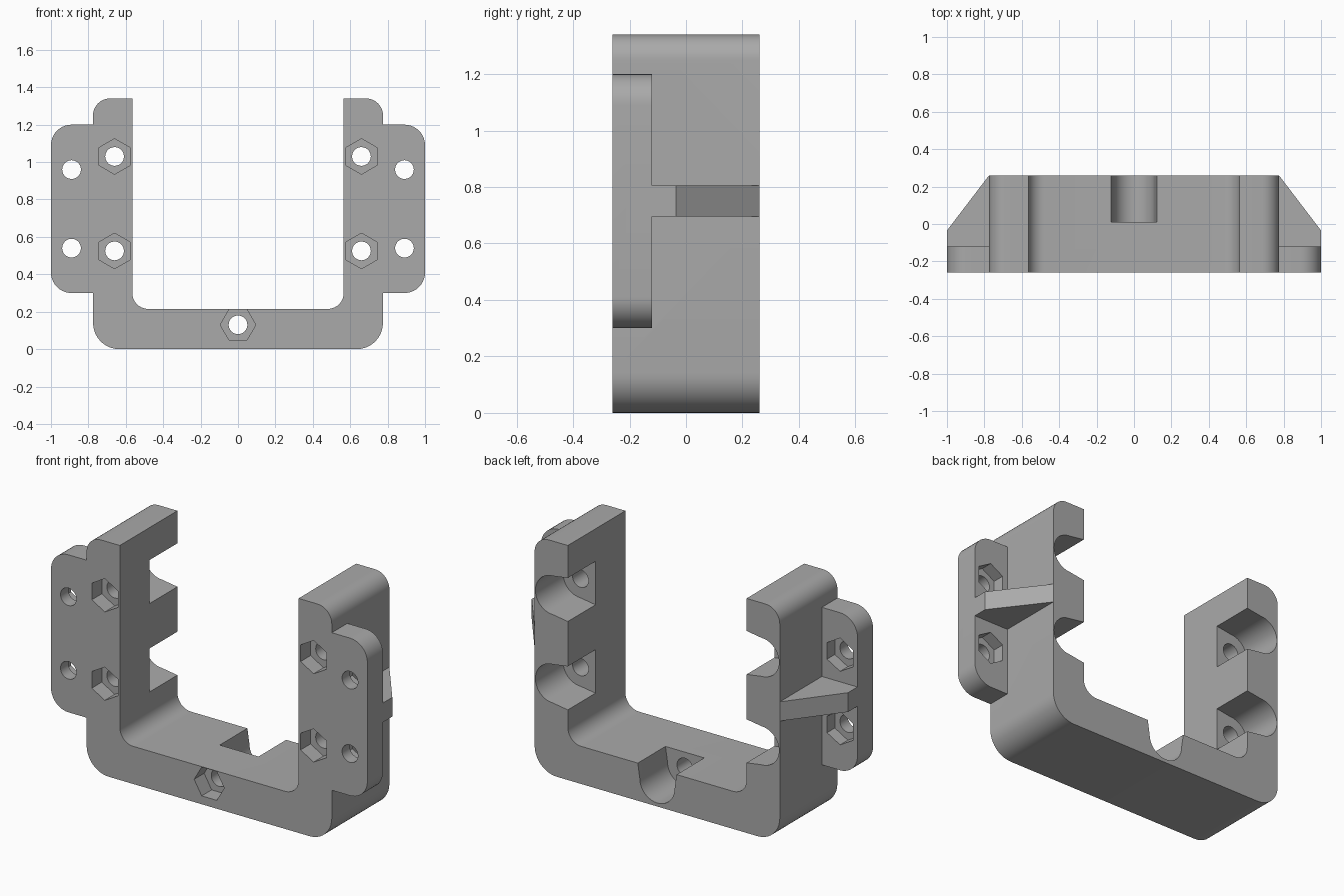
import bpy, bmesh
from math import sin, cos, pi, radians
from mathutils import Vector

if "Cube" in bpy.data.objects:
    bpy.data.objects.remove(bpy.data.objects["Cube"])

grey = bpy.data.materials.new("plain grey")
grey.use_nodes = True
grey.diffuse_color = (0.4, 0.4, 0.4, 1)
grey.node_tree.nodes["Principled BSDF"].inputs["Base Color"].default_value = (0.4, 0.4, 0.4, 1)

FRONT, BACK = -0.26, 0.26
EAR_BACK = -0.12
WALL, INNER, FLOOR, TOP = 0.775, 0.565, 0.215, 1.34


def rounded(corners, steps=10):
    """Outline through (a, b, radius) corners, each square one filleted."""
    out = []
    for i, (a, b, r) in enumerate(corners):
        p = Vector((a, b))
        if r == 0:
            out.append(p)
            continue
        u = (Vector(corners[i - 1][:2]) - p).normalized()
        v = (Vector(corners[(i + 1) % len(corners)][:2]) - p).normalized()
        for k in range(steps + 1):
            t = k / steps * pi / 2
            out.append(p + r * (u * (1 - sin(t)) + v * (1 - cos(t))))
    return out


def prism(name, outline, lo, hi, axis="y"):
    """Extrude an xz outline along y, or an xy outline along z."""
    def place(p, h):
        return (p[0], h, p[1]) if axis == "y" else (p[0], p[1], h)
    bm = bmesh.new()
    base = bm.faces.new([bm.verts.new(place(p, lo)) for p in outline])
    moved = bmesh.ops.extrude_face_region(bm, geom=[base])["geom"]
    step = Vector(place((0, 0), hi - lo))
    bmesh.ops.translate(bm, vec=step, verts=[g for g in moved if isinstance(g, bmesh.types.BMVert)])
    bmesh.ops.recalc_face_normals(bm, faces=bm.faces)
    mesh = bpy.data.meshes.new(name)
    bm.to_mesh(mesh)
    bm.free()
    mesh.materials.append(grey)
    obj = bpy.data.objects.new(name, mesh)
    bpy.context.collection.objects.link(obj)
    return obj


def ring(x, z, r, n, start=0.0):
    return [(x + r * cos(start + 2 * pi * k / n), z + r * sin(start + 2 * pi * k / n)) for k in range(n)]


# U-shaped frame
half = [(WALL, 0, 0.14), (WALL, TOP, 0.09), (INNER, TOP, 0), (INNER, FLOOR, 0.085)]
frame = prism("bracket_frame", rounded(half + [(-x, z, r) for x, z, r in reversed(half)]), FRONT, BACK)
bpy.context.view_layer.objects.active = frame
frame.select_set(True)


def combine(tool, operation):
    mod = frame.modifiers.new("combine", "BOOLEAN")
    mod.operation, mod.solver, mod.object = operation, "EXACT", tool
    bpy.ops.object.modifier_apply(modifier=mod.name)
    bpy.data.objects.remove(tool)


def cut_bolt(x, z, nut_lo, nut_hi, start):
    """Round bolt hole with a hexagonal nut pocket."""
    combine(prism("nut_cutter", ring(x, z, 0.095, 6, start), nut_lo, nut_hi), "DIFFERENCE")
    combine(prism("hole_cutter", ring(x, z, 0.05, 32), FRONT - 0.1, BACK + 0.1), "DIFFERENCE")


def cut_recess(x, z, dx, dz):
    """Rear bolt-head recess, rounded at the end and flaring open along (dx, dz)."""
    along, side, c = Vector((dx, dz)), Vector((-dz, dx)), Vector((x, z))
    arc = [c + 0.11 * (side * cos(t) - along * sin(t)) for t in [pi * k / 20 for k in range(21)]]
    mouth = [c + along * 0.12 - side * 0.128, c + along * 0.12 + side * 0.128]
    combine(prism("recess_cutter", arc + mouth, 0.01, BACK + 0.1), "DIFFERENCE")


for s in (1, -1):
    # Mounting ear and its stiffening rib
    ear = [(s * 0.7, 0.3, 0), (s, 0.3, 0.11), (s, 1.2, 0.11), (s * 0.7, 1.2, 0)]
    combine(prism("mounting_ear", rounded(ear), FRONT, EAR_BACK), "UNION")
    rib = [(s * 0.7, -0.2), (s, -0.2), (s, -0.035), (s * WALL, BACK), (s * 0.7, BACK)]
    combine(prism("ear_rib", rib, 0.695, 0.805, "z"), "UNION")

for s in (1, -1):
    for z in (0.54, 0.96):
        cut_bolt(s * 0.89, z, EAR_BACK - 0.07, EAR_BACK + 0.06, pi / 2)
    for z in (0.525, 1.03):
        cut_bolt(s * 0.66, z, FRONT - 0.1, FRONT + 0.09, pi / 2)
        cut_recess(s * 0.66, z, -s, 0)

# Bottom bolt
cut_bolt(0, 0.13, FRONT - 0.1, FRONT + 0.09, 0)
cut_recess(0, 0.13, 0, 1)

bpy.ops.object.shade_smooth_by_angle(angle=radians(25))
